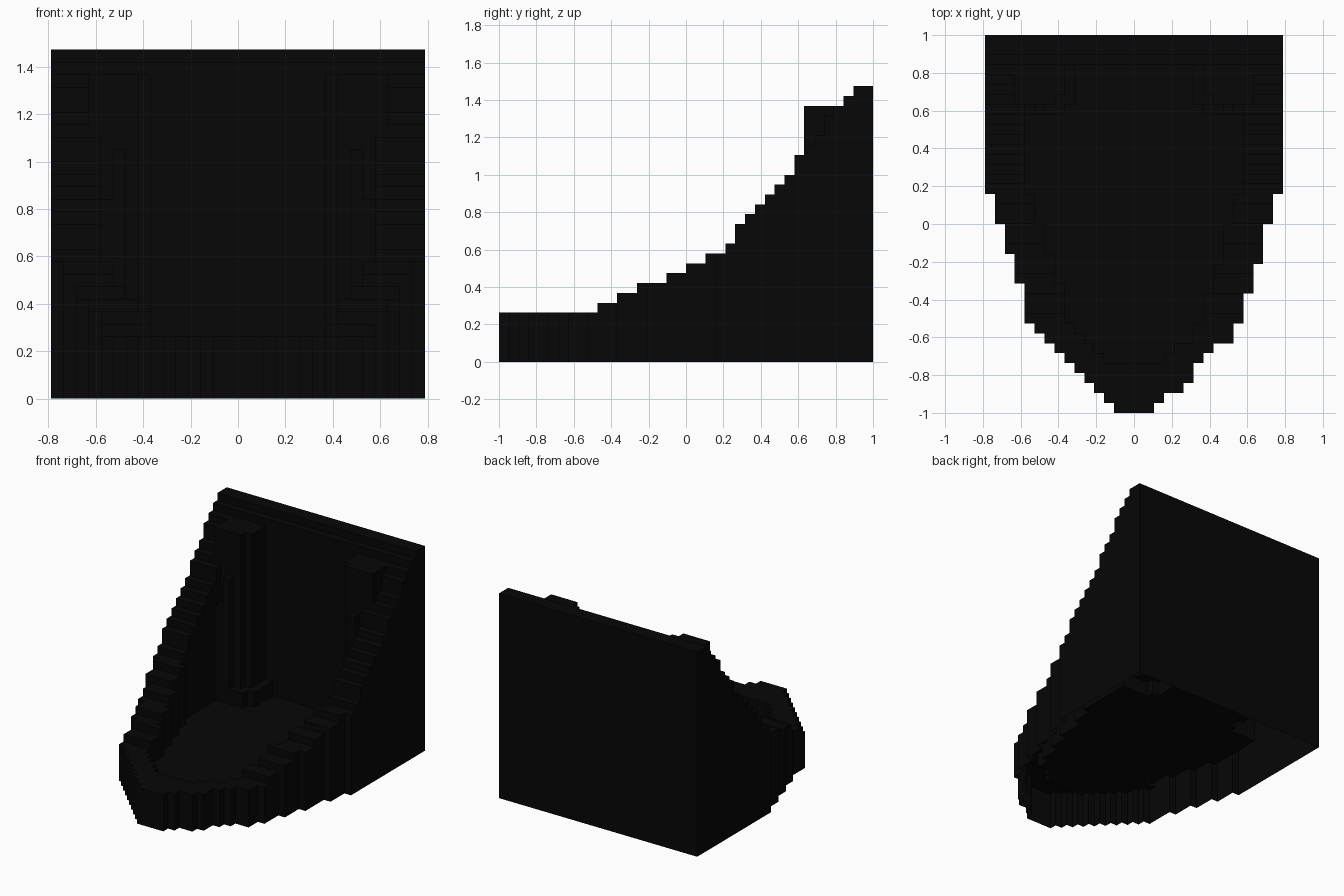
import bpy, bmesh, math

if "Cube" in bpy.data.objects:
    bpy.data.objects.remove(bpy.data.objects["Cube"])

U = 2 / 38          # size of one block
ROWS = 38           # blocks from front (y=-1) to back (y=1)


def runs(*pairs):
    """Expand (value, count) pairs to one value per row."""
    return [v for v, n in pairs for _ in range(n)]


# Outer half width of each row, right and left, and wall height of each row
right = runs((2, 1), (3, 1), (5, 1), (6, 2), (7, 1), (8, 1), (10, 2), (11, 3),
             (12, 3), (13, 4), (14, 3), (15, 16))
left = runs((2, 1), (3, 1), (4, 1), (5, 1), (6, 1), (7, 1), (8, 1), (9, 1), (10, 1),
            (11, 4), (12, 3), (13, 3), (14, 3), (15, 16))
height = runs((5, 10), (6, 2), (7, 2), (8, 3), (9, 2), (10, 2), (11, 2), (12, 1)) + \
    [14, 15, 16, 17, 18, 19, 21, 22, 23, 25, 26, 27, 28, 28]
WALL = 4            # side wall thickness in blocks
FRONT, BACK = 5, 35  # first and last open rows of the cavity


def box(x0, x1, y0, y1, z0, z1):
    return {(x, y, z) for x in range(x0, x1) for y in range(y0, y1) for z in range(z0, z1)}


def mirrored(cells):
    return cells | {(-1 - x, y, z) for x, y, z in cells}


# Walls and floor, row by row
walls, floor = set(), set()
for j in range(ROWS):
    r, l = right[j], left[j]
    if FRONT <= j < BACK:
        walls |= box(-l, WALL - l, j, j + 1, 0, height[j])
        walls |= box(r - WALL, r, j, j + 1, 0, height[j])
        floor |= box(WALL - l, r - WALL, j, j + 1, 0, 3)
    else:
        walls |= box(-l, r, j, j + 1, 0, height[j])

# Back corner pillars with a trimmed inner corner and wider feet, ribs in front
pillars = mirrored(box(7, 12, 32, 35, 0, 26) | box(8, 12, 31, 32, 0, 26)
                   | box(6, 11, 31, 35, 0, 5) | box(7, 9, 30, 31, 0, 5))
ribs = mirrored(box(9, 10, 30, 31, 0, 20) | box(10, 11, 30, 31, 0, 16))
pillars -= walls
ribs -= walls
floor -= pillars | ribs
solid = walls | floor | pillars | ribs

mat = bpy.data.materials.new("black")
mat.diffuse_color = (0.002, 0.002, 0.002, 1)
mat.use_nodes = True
mat.node_tree.nodes["Principled BSDF"].inputs["Base Color"].default_value = mat.diffuse_color


def build(name, cells):
    """Skin a set of blocks; faces against other blocks and the underside stay open."""
    bm = bmesh.new()
    verts = {}

    def vert(p):
        if p not in verts:
            verts[p] = bm.verts.new((p[0] * U, p[1] * U - 1, p[2] * U))
        return verts[p]

    for c in sorted(cells):
        for axis in range(3):
            b, d = (axis + 1) % 3, (axis + 2) % 3
            for side in (0, 1):
                n = list(c)
                n[axis] += 2 * side - 1
                if tuple(n) in solid or n[2] < 0:
                    continue
                loop = []
                for s, t in ((0, 0), (1, 0), (1, 1), (0, 1)):
                    p = list(c)
                    p[axis] += side
                    p[b] += s
                    p[d] += t
                    loop.append(vert(tuple(p)))
                bm.faces.new(loop if side else loop[::-1])
    bmesh.ops.dissolve_limit(bm, angle_limit=math.radians(1), verts=bm.verts, edges=bm.edges)
    me = bpy.data.meshes.new(name)
    bm.to_mesh(me)
    bm.free()
    me.materials.append(mat)
    bpy.context.collection.objects.link(bpy.data.objects.new(name, me))


build("stepped_walls", walls)
build("floor_plate", floor)
build("corner_pillars", pillars)
build("pillar_ribs", ribs)
